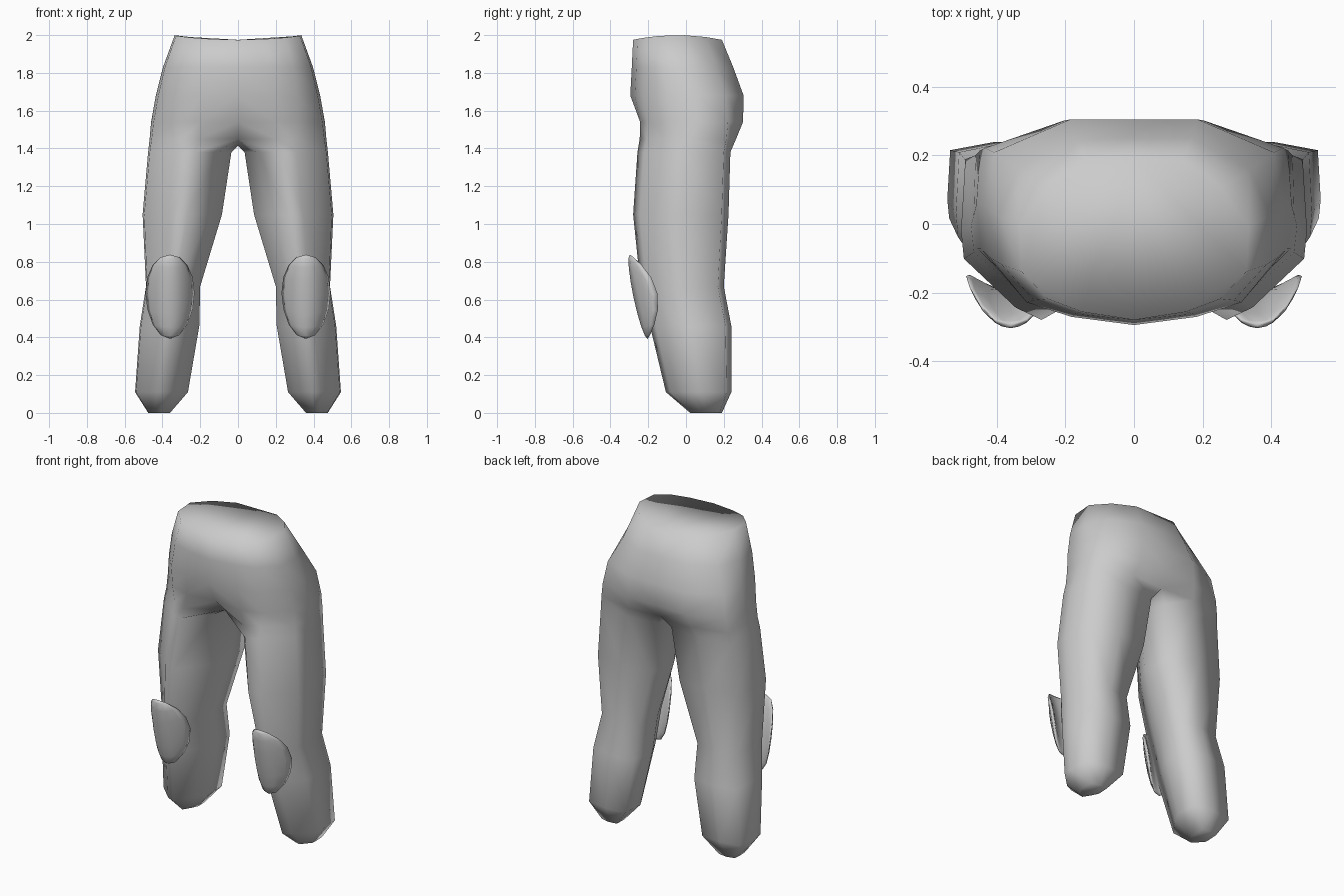
import bpy, bmesh, math
from mathutils import Vector, Matrix

cube = bpy.data.objects.get("Cube")
if cube:
    bpy.data.objects.remove(cube, do_unlink=True)

grey = bpy.data.materials.new("plain grey")
grey.use_nodes = True
grey.diffuse_color = (0.6, 0.6, 0.6, 1)
bsdf = next(n for n in grey.node_tree.nodes if n.type == 'BSDF_PRINCIPLED')
bsdf.inputs["Base Color"].default_value = (0.6, 0.6, 0.6, 1)


def finish(bm, name):
    """Turn a half-side bmesh into a smooth, mirrored object."""
    mesh = bpy.data.meshes.new(name)
    bm.to_mesh(mesh)
    bm.free()
    mesh.materials.append(grey)
    for p in mesh.polygons:
        p.use_smooth = True
    ob = bpy.data.objects.new(name, mesh)
    bpy.context.collection.objects.link(ob)
    mod = ob.modifiers.new("mirror", 'MIRROR')
    mod.use_mirror_merge = True
    mod.merge_threshold = 0.001


# Cross-sections in unit space: u runs inner to outer, v runs front to back
WAIST = [(0, 0), (.45, .05), (.75, .13), (.98, .3), (1, .58), (.76, .82), (.42, 1), (0, 1)]
HIP = [(0, 0), (.42, .04), (.72, .11), (.97, .33), (1, .58), (.94, .84), (.43, 1), (0, 1)]
LEG = [(.15, .33), (.44, .01), (.62, .08), (.98, .36), (1, .52), (.97, .93), (.5, 1), (.03, .96),
       (0, .55)]


def blend(a, b, t):
    """Mix two half sections, keeping their ends on the centre line."""
    mix = [(p[0] * (1 - t) + q[0] * t, p[1] * (1 - t) + q[1] * t) for p, q in zip(a, b)]
    mix[0], mix[-1] = (0, mix[0][1]), (0, mix[-1][1])
    return mix


def ring(bm, section, z, xi, xo, yf, yb, dip=0.0):
    return [bm.verts.new((xi + (xo - xi) * u, yf + (yb - yf) * v, z - dip * (2 * v - 1) ** 2))
            for u, v in section]


# Trousers: hips lofted down into one leg, then mirrored
bm = bmesh.new()
hips = [ring(bm, *r) for r in (
    (WAIST, 2.00, 0, .335, -.28, .19, .025),
    (blend(WAIST, HIP, .5), 1.83, 0, .397, -.287, .25),
    (HIP, 1.68, 0, .435, -.295, .305),
    (blend(HIP, LEG, .2), 1.54, 0, .460, -.262, .302),
    (blend(HIP, LEG, .7), 1.45, 0, .468, -.255, .265))]
legs = [ring(bm, LEG, *r) for r in (
    (1.38, .035, .476, -.262, .235),
    (1.05, .085, .505, -.285, .225),
    (.67, .20, .487, -.245, .20),
    (.46, .205, .520, -.195, .24),
    (.11, .265, .545, -.11, .24),
    (.0, .36, .475, .02, .19))]
crotch = bm.verts.new((0, .06, 1.415))
bm.faces.new(hips[0])                               # waist
for a, b in zip(hips, hips[1:]):
    for i in range(7):
        bm.faces.new((a[i], b[i], b[i + 1], a[i + 1]))
chain = [hips[-1] + [crotch]] + legs
for a, b in zip(chain, chain[1:]):
    for i in range(9):
        j = (i + 1) % 9
        bm.faces.new((a[i], b[i], b[j], a[j]))
bm.faces.new(list(reversed(legs[-1])))              # closed hem
finish(bm, "trousers")

# Knee pads: oval shells wrapped round the front of each knee
bm = bmesh.new()
bmesh.ops.create_uvsphere(bm, u_segments=12, v_segments=8, radius=1)
place = Matrix.Translation((.36, -.25, .615)) @ Matrix.Rotation(math.radians(12), 4, 'X')
for v in bm.verts:
    x, y, z = v.co
    v.co = place @ Vector((x * .13, y * .028 + .1 * x * x, z * .228))
finish(bm, "knee_pads")
